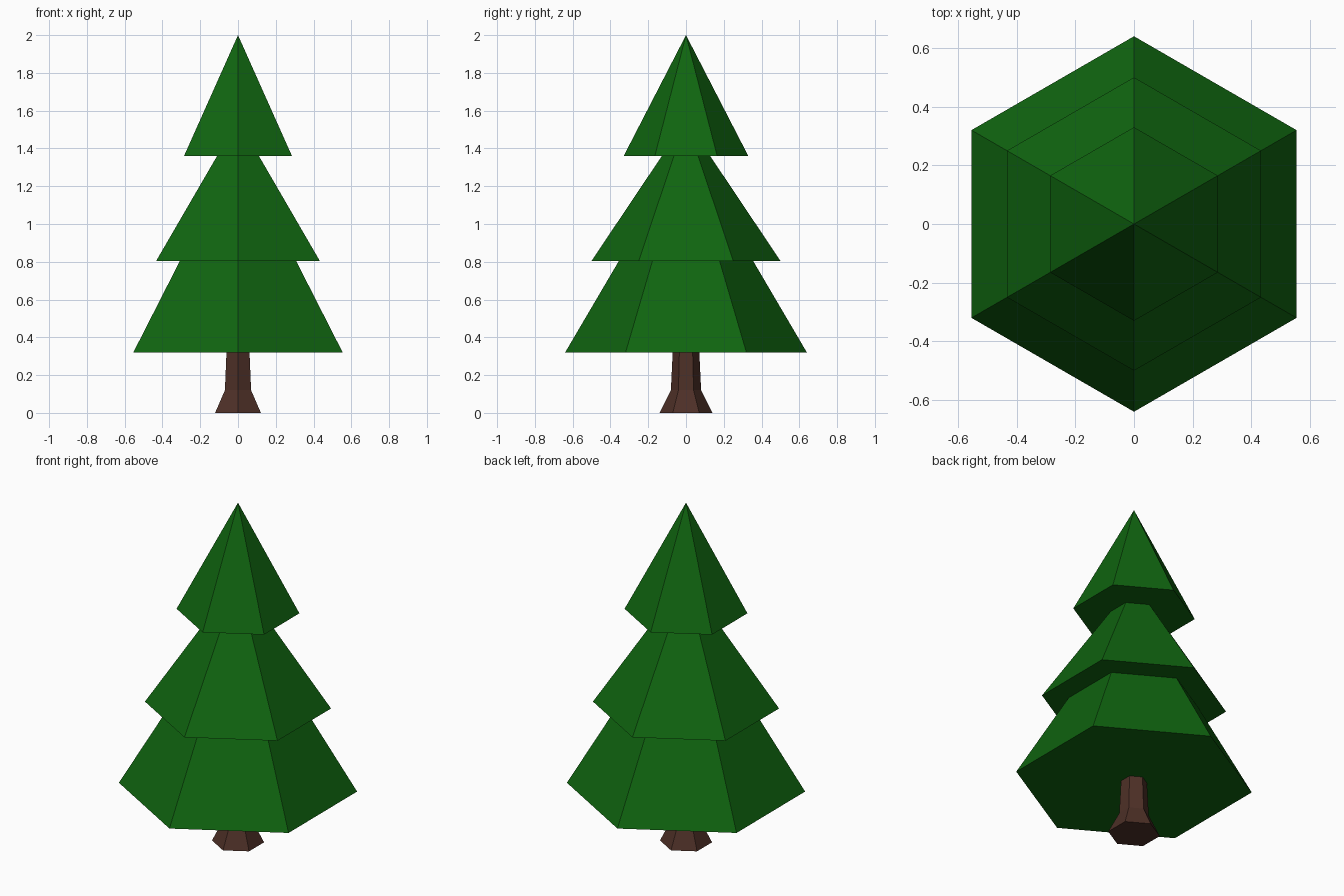
import bpy, bmesh, math

if "Cube" in bpy.data.objects:
    bpy.data.objects.remove(bpy.data.objects["Cube"])

SIDES = 6


def material(name, rgb):
    m = bpy.data.materials.new(name)
    m.diffuse_color = (*rgb, 1)
    m.use_nodes = True
    m.node_tree.nodes["Principled BSDF"].inputs["Base Color"].default_value = m.diffuse_color
    return m


def lathe(name, profile, mat):
    """Six-sided solid from (radius, height) rings, corners on the y axis."""
    bm = bmesh.new()
    rings = []
    for r, z in profile:
        if r == 0:
            rings.append([bm.verts.new((0, 0, z))] * SIDES)
        else:
            rings.append([bm.verts.new((r * math.sin(i * math.tau / SIDES),
                                        r * math.cos(i * math.tau / SIDES), z))
                          for i in range(SIDES)])
    for low, high in zip(rings, rings[1:]):
        for i in range(SIDES):
            j = (i + 1) % SIDES
            bm.faces.new(dict.fromkeys((low[i], low[j], high[j], high[i])))
    for ring in (rings[0], rings[-1]):
        if ring[0] is not ring[1]:
            bm.faces.new(ring)
    bmesh.ops.recalc_face_normals(bm, faces=bm.faces)
    me = bpy.data.meshes.new(name)
    bm.to_mesh(me)
    bm.free()
    me.materials.append(mat)
    ob = bpy.data.objects.new(name, me)
    bpy.context.collection.objects.link(ob)
    return ob


green = material("pine green", (0.005, 0.13, 0.005))
brown = material("bark brown", (0.075, 0.029, 0.02))

# Flared trunk
lathe("trunk", [(0.14, 0), (0.08, 0.12), (0.07, 0.33)], brown)

# Three stacked tiers of branches as one stepped shell
lathe("branches", [(0.64, 0.32), (0.355, 0.805), (0.50, 0.805),
                   (0.128, 1.36), (0.33, 1.36), (0, 2.0)], green)
